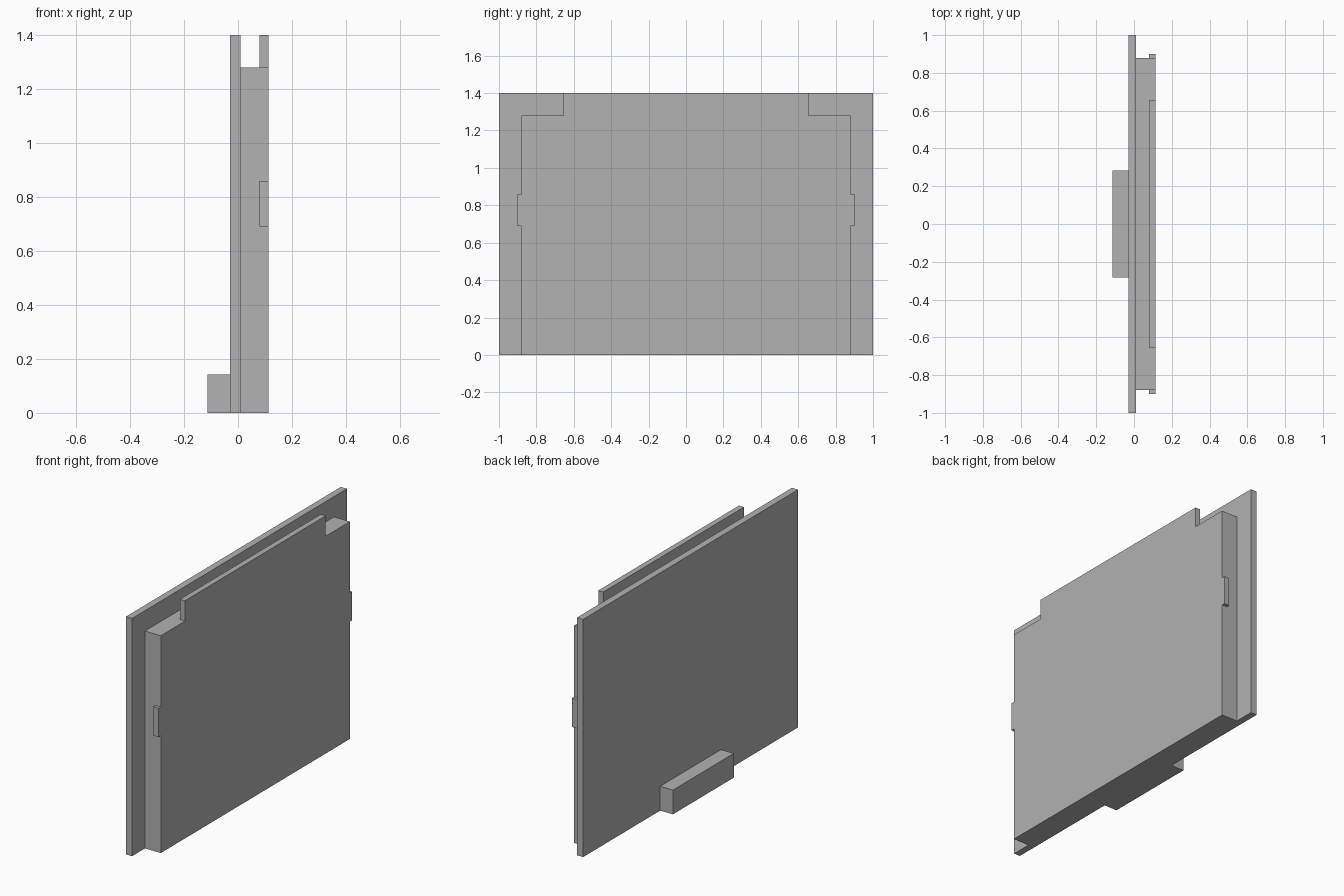
import bpy
import bmesh

cube = bpy.data.objects.get("Cube")
if cube:
    bpy.data.objects.remove(cube, do_unlink=True)

# Single plain grey
grey = bpy.data.materials.new("plain_grey")
grey.use_nodes = True
colour = (0.445, 0.445, 0.445, 1)
grey.diffuse_color = colour
for node in grey.node_tree.nodes:
    if node.type == 'BSDF_PRINCIPLED':
        node.inputs["Base Color"].default_value = colour


def box(name, xs, ys, zs):
    """Flat-faced box spanning the given ranges."""
    bm = bmesh.new()
    bmesh.ops.create_cube(bm, size=1)
    for v in bm.verts:
        v.co = [r[0] if c < 0 else r[1] for c, r in zip(v.co, (xs, ys, zs))]
    mesh = bpy.data.meshes.new(name)
    bm.to_mesh(mesh)
    bm.free()
    mesh.materials.append(grey)
    obj = bpy.data.objects.new(name, mesh)
    bpy.context.collection.objects.link(obj)
    return obj


plate_back, plate_face = -0.03, 0.01
lip_back, outer_face = 0.08, 0.113
body_half, body_top, height = 0.88, 1.28, 1.40

# Large thin plate
box("back_plate", (plate_back, plate_face), (-1, 1), (0, height))

# Thick panel standing against the plate
box("main_panel", (plate_face, outer_face), (-body_half, body_half), (0, body_top))

# Thin lip rising from the panel's outer face
box("top_lip", (lip_back, outer_face), (-0.655, 0.655), (body_top, height))

# Small tabs on both ends of the panel
for side, name in ((1, "rear_tab"), (-1, "front_tab")):
    ys = sorted((side * body_half, side * 0.90))
    box(name, (lip_back, outer_face), ys, (0.69, 0.86))

# Foot block on the other side
box("foot_block", (-0.113, plate_back), (-0.283, 0.283), (0, 0.143))
